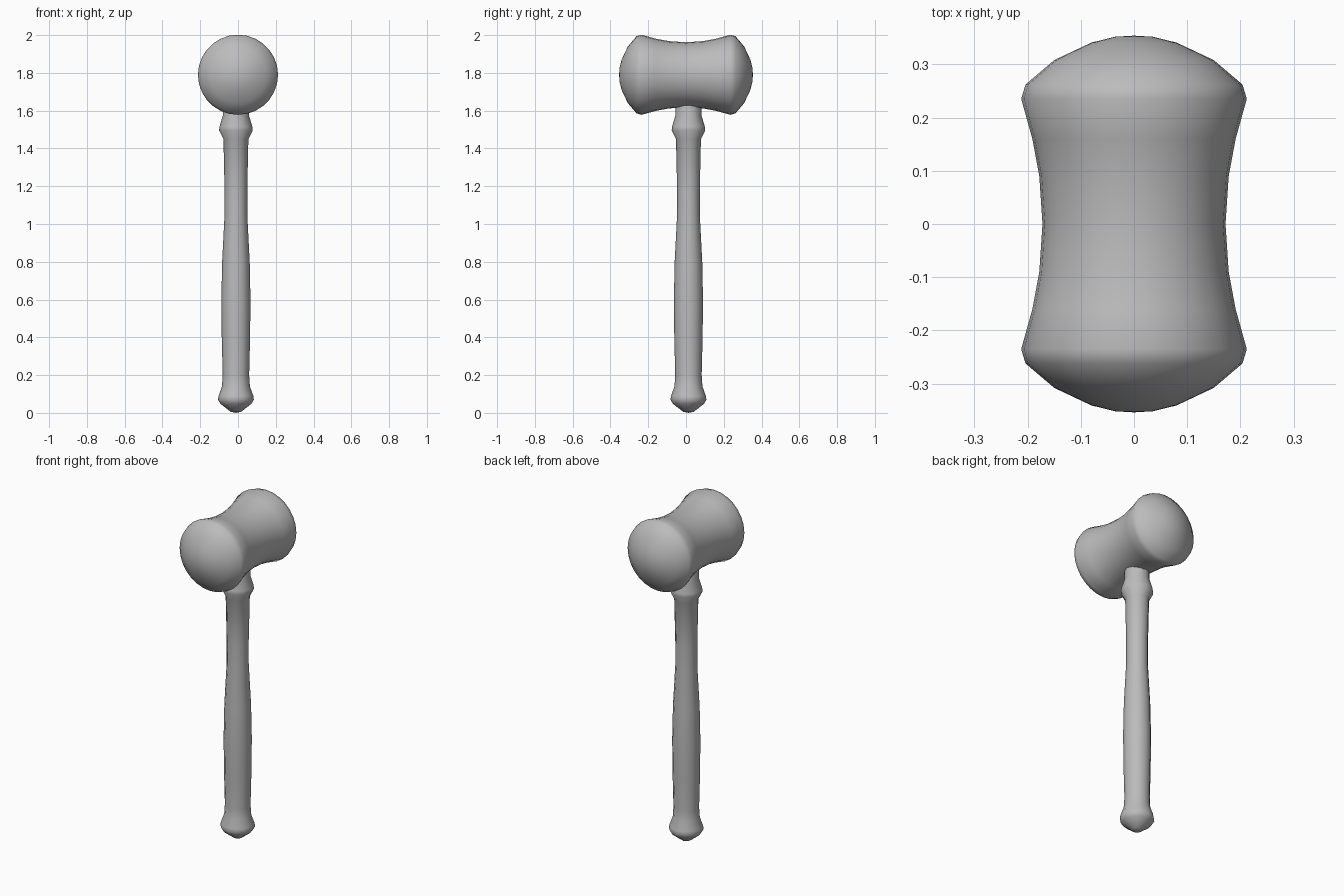
import bpy, bmesh, math
from mathutils import Matrix

cube = bpy.data.objects.get("Cube")
if cube:
    bpy.data.objects.remove(cube, do_unlink=True)

grey = bpy.data.materials.new("plain grey")
grey.use_nodes = True
colour = (0.5, 0.5, 0.5, 1)
grey.diffuse_color = colour
grey.node_tree.nodes["Principled BSDF"].inputs["Base Color"].default_value = colour


def lathe(name, profile, sides, place, smooth_angle):
    """Spin a (radius, height) profile around z, with single points at zero radius."""
    bm = bmesh.new()
    verts = [bm.verts.new((r, 0, h)) for r, h in profile]
    edges = [bm.edges.new(pair) for pair in zip(verts, verts[1:])]
    bmesh.ops.spin(bm, geom=verts + edges, cent=(0, 0, 0), axis=(0, 0, 1),
                   angle=math.tau, steps=sides, use_duplicate=False)
    bmesh.ops.remove_doubles(bm, verts=bm.verts, dist=0.0005)
    bmesh.ops.recalc_face_normals(bm, faces=bm.faces)
    bmesh.ops.transform(bm, matrix=place, verts=bm.verts)
    mesh = bpy.data.meshes.new(name)
    bm.to_mesh(mesh)
    bm.free()
    mesh.materials.append(grey)
    obj = bpy.data.objects.new(name, mesh)
    bpy.context.collection.objects.link(obj)
    bpy.ops.object.select_all(action="DESELECT")
    obj.select_set(True)
    bpy.context.view_layer.objects.active = obj
    bpy.ops.object.shade_smooth_by_angle(angle=math.radians(smooth_angle))
    return obj


# Mallet head: waisted barrel with domed ends, lying along y
half = [(0.172, 0), (0.178, 0.09), (0.191, 0.16), (0.212, 0.235), (0.204, 0.262),
        (0.15, 0.308), (0.08, 0.341), (0.035, 0.352), (0, 0.354)]
head_profile = [(r, -h) for r, h in reversed(half[1:])] + half
lathe("mallet_head", head_profile, 28,
      Matrix.Translation((0, 0, 1.79)) @ Matrix.Rotation(math.pi / 2, 4, "X"), 40)

# Handle: pommel, swelling grip, slim neck and collar, running up into the head
handle_profile = [(0, 0), (0.028, 0.006), (0.082, 0.048), (0.095, 0.07), (0.092, 0.09),
                  (0.074, 0.14), (0.07, 0.2), (0.075, 0.4), (0.077, 0.6), (0.073, 0.8),
                  (0.06, 1.05), (0.06, 1.18), (0.066, 1.45), (0.089, 1.495),
                  (0.087, 1.515), (0.069, 1.575), (0.07, 1.68), (0, 1.68)]
lathe("handle", handle_profile, 12, Matrix.Translation((-0.011, 0.013, 0)), 45)
